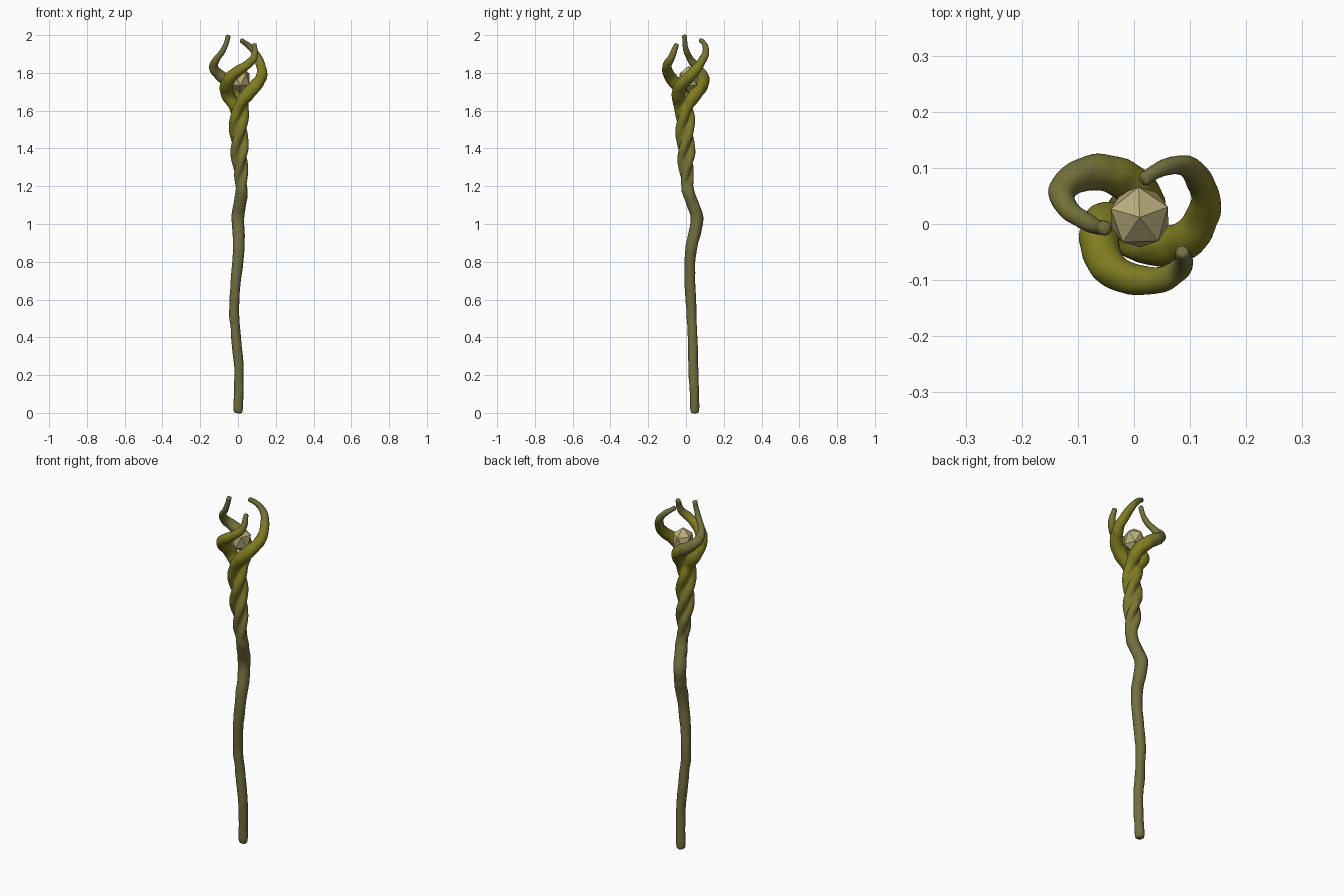
import bpy, bmesh, math
from mathutils import Vector, noise

if "Cube" in bpy.data.objects:
    bpy.data.objects.remove(bpy.data.objects["Cube"])


def tube(name, pts):
    """Round limb through (x, y, z, radius) points, returned as a mesh object."""
    cu = bpy.data.curves.new(name, 'CURVE')
    cu.dimensions = '3D'
    cu.bevel_depth = 1.0
    cu.bevel_resolution = 4
    cu.resolution_u = 8
    cu.use_fill_caps = True
    sp = cu.splines.new('BEZIER')
    sp.bezier_points.add(len(pts) - 1)
    for bp, (x, y, z, r) in zip(sp.bezier_points, pts):
        bp.co = (x, y, z)
        bp.radius = r
        bp.handle_left_type = bp.handle_right_type = 'AUTO'
    ob = bpy.data.objects.new(name, cu)
    bpy.context.collection.objects.link(ob)
    bpy.ops.object.select_all(action='DESELECT')
    ob.select_set(True)
    bpy.context.view_layer.objects.active = ob
    bpy.ops.object.convert(target='MESH')
    ob = bpy.context.view_layer.objects.active
    bm = bmesh.new()
    bm.from_mesh(ob.data)
    bmesh.ops.remove_doubles(bm, verts=bm.verts, dist=1e-5)
    bmesh.ops.recalc_face_normals(bm, faces=bm.faces)
    bm.to_mesh(ob.data)
    bm.free()
    return ob


def helix(end_angle):
    """Lower, twisted part of a strand, rising counter-clockwise."""
    pts = []
    for i in range(9):
        t = i / 8
        z = 1.17 + 0.45 * t
        a = math.radians(end_angle - 800 * (1.62 - z))
        h = 0.012 + 0.016 * min(1, t * 2.2)
        cx = 0.018 * (1 - t) ** 2 + 0.003
        cy = 0.006 - 0.014 * t
        pts.append((cx + h * math.cos(a), cy + h * math.sin(a), z,
                    0.018 + 0.010 * t))
    return pts


# crooked shaft
parts = [tube("shaft", [
    (0, 0.047, 0.0, 0.022), (0.001, 0.046, 0.03, 0.025), (0.005, 0.04, 0.2, 0.026),
    (-0.01, 0.035, 0.4, 0.026), (-0.02, 0.028, 0.55, 0.027),
    (-0.011, 0.021, 0.7, 0.028), (0.003, 0.025, 0.85, 0.031),
    (0.002, 0.05, 0.97, 0.033), (-0.001, 0.058, 1.03, 0.034),
    (0.009, 0.038, 1.1, 0.034), (0.02, 0.01, 1.18, 0.033), (0.01, 0.002, 1.27, 0.02)])]

# three strands, each twisting up and opening into a claw
claws = {
    "left_claw": (30, [
        (0.015, 0.052, 1.69, 0.036), (-0.03, 0.085, 1.74, 0.035),
        (-0.085, 0.09, 1.78, 0.031), (-0.128, 0.06, 1.825, 0.025),
        (-0.115, 0.025, 1.87, 0.019), (-0.075, 0.0, 1.925, 0.015),
        (-0.05, -0.008, 2.0, 0.013)]),
    "right_claw": (-90, [
        (0.045, -0.04, 1.68, 0.036), (0.095, -0.025, 1.735, 0.034),
        (0.127, 0.03, 1.79, 0.029), (0.117, 0.075, 1.85, 0.024),
        (0.088, 0.105, 1.91, 0.019), (0.058, 0.103, 1.942, 0.015),
        (0.015, 0.078, 1.975, 0.013)]),
    "front_claw": (150, [
        (-0.055, 0.0, 1.69, 0.038), (-0.055, -0.06, 1.75, 0.034),
        (-0.015, -0.095, 1.8, 0.03), (0.045, -0.1, 1.84, 0.024),
        (0.085, -0.075, 1.885, 0.019), (0.085, -0.048, 1.955, 0.013)]),
}
for name, (angle, tip) in claws.items():
    parts.append(tube(name, helix(angle) + tip))

# grow the limbs together into one smooth piece of wood
bpy.ops.object.select_all(action='DESELECT')
for p in parts:
    p.select_set(True)
bpy.context.view_layer.objects.active = parts[0]
bpy.ops.object.join()
staff = bpy.context.view_layer.objects.active
staff.name = "gnarled_staff"
rm = staff.modifiers.new("fuse", 'REMESH')
rm.mode = 'VOXEL'
rm.voxel_size = 0.006
sm = staff.modifiers.new("soften", 'SMOOTH')
sm.factor = 0.5
sm.iterations = 4
for m in ("fuse", "soften"):
    bpy.ops.object.modifier_apply(modifier=m)

# gentle bark unevenness
for v in staff.data.vertices:
    v.co += v.normal * (0.003 * noise.noise(Vector((v.co.x * 28, v.co.y * 28, v.co.z * 14))) + 0.0005)

# olive bark fading to yellow-green around the claws
dark, bright = (0.165, 0.158, 0.05), (0.215, 0.2, 0.014)
LEVELS = 6
for i in range(LEVELS):
    t = i / (LEVELS - 1)
    m = bpy.data.materials.new("bark_%d" % i)
    m.diffuse_color = tuple(a + (b - a) * t for a, b in zip(dark, bright)) + (1,)
    m.use_nodes = True
    m.node_tree.nodes["Principled BSDF"].inputs["Base Color"].default_value = m.diffuse_color
    staff.data.materials.append(m)


def ramp(a, b, v):
    return max(0.0, min(1.0, (v - a) / (b - a)))


for f in staff.data.polygons:
    c = f.center
    w = ramp(1.1, 1.6, c.z) * (1 - ramp(1.83, 1.95, c.z))
    w *= 1 - 0.8 * ramp(0.0, -0.08, c.x) * ramp(0.0, 0.05, c.y) * ramp(1.68, 1.75, c.z)
    f.material_index = round(w * (LEVELS - 1))
    f.use_smooth = True

# faceted gem held between the claws
bpy.ops.mesh.primitive_ico_sphere_add(subdivisions=1, radius=1, location=(0.01, 0.012, 1.765),
                                      rotation=(0, 0, math.radians(20)))
gem = bpy.context.object
gem.name = "gem"
gem.scale = (0.06, 0.06, 0.072)
gm = bpy.data.materials.new("gem_stone")
gm.diffuse_color = (0.5, 0.42, 0.2, 1)
gm.use_nodes = True
gm.node_tree.nodes["Principled BSDF"].inputs["Base Color"].default_value = gm.diffuse_color
gem.data.materials.append(gm)
